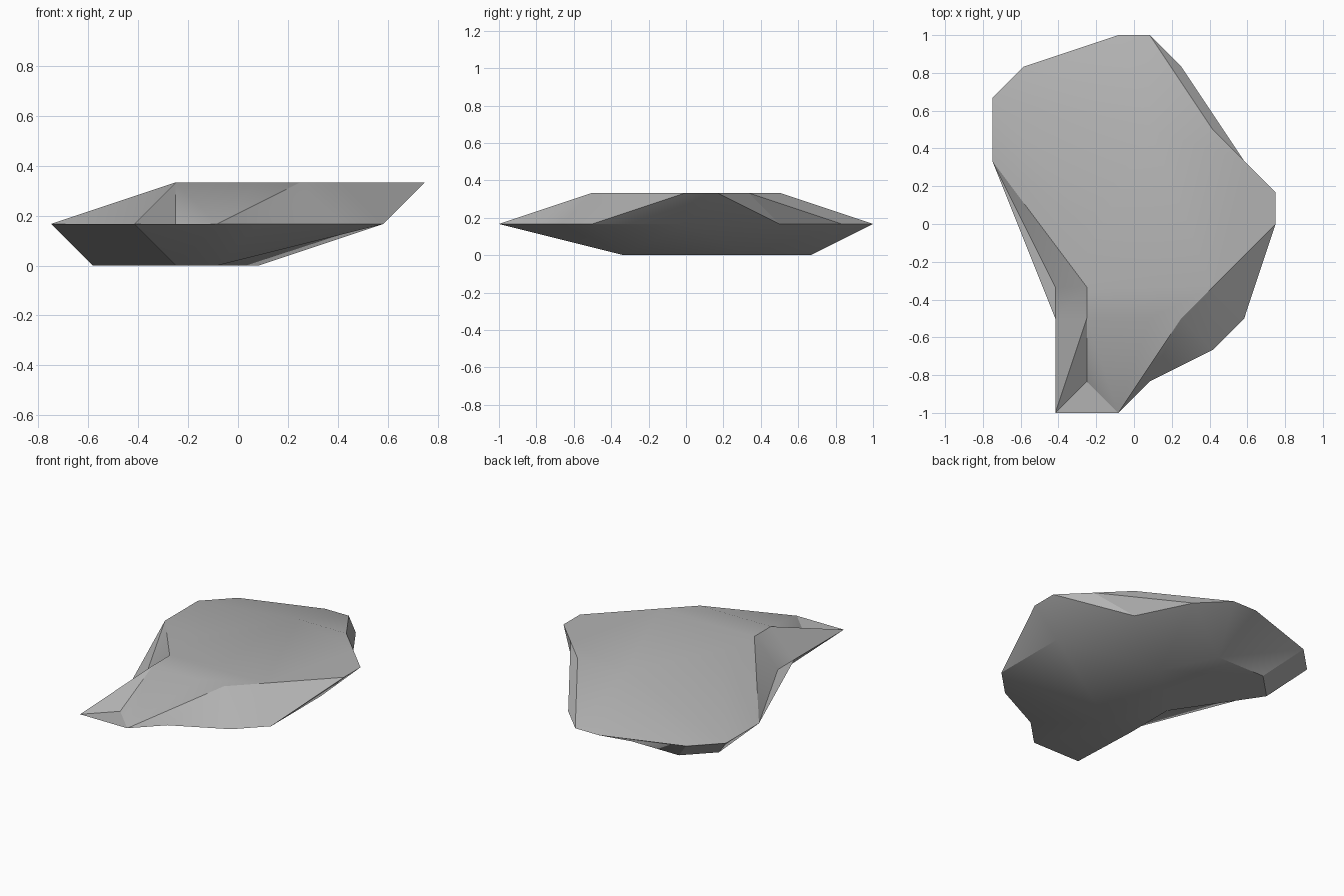
import bpy
import bmesh

cube = bpy.data.objects.get("Cube")
if cube:
    bpy.data.objects.remove(cube, do_unlink=True)

UNIT = 1 / 12  # facet corners snap to this grid

# Outlines, counter-clockwise from the pointed front end
rim = [(-5, -12), (-1, -12), (1, -10), (5, -8), (7, -6), (7, 0), (5, 6),
       (3, 10), (1, 12), (-1, 12), (-7, 10), (-9, 8), (-9, 4), (-5, -6)]
plateau = [(-3, -6), (1, -6), (3, -6), (5, -4), (9, 0), (9, 2), (7, 4),
           (5, 6), (1, 6), (-3, 0), (-3, -2), (-3, -4)]
base = [(-3, -4), (-1, -4), (1, 4), (-1, 8), (-5, 8), (-7, 6), (-3, 0)]

bm = bmesh.new()


def ring(points, height):
    return [bm.verts.new((x * UNIT, y * UNIT, height * UNIT)) for x, y in points]


def stitch(outer, inner, steps):
    """Triangulate between two loops; each step advances the (o)uter or (i)nner one."""
    a = b = 0
    for step in steps:
        p, q = outer[a % len(outer)], inner[b % len(inner)]
        if step == "o":
            a += 1
            corner = outer[a % len(outer)]
        else:
            b += 1
            corner = inner[b % len(inner)]
        bm.faces.new((p, corner, q))


rim_loop = ring(rim, 2)
top_loop = ring(plateau, 4)
base_loop = ring(base, 0)

# Level ledges inside the rim, at the front tip and the left notch
tip, notch = ring([(-3, -10), (-5, -4)], 2)
bm.faces.new((rim_loop[0], rim_loop[1], tip))
bm.faces.new((rim_loop[-2], rim_loop[-1], notch))
upper_loop = [tip] + rim_loop[1:-1] + [notch, rim_loop[-1], rim_loop[0]]

# Sloping upper sides, undercut lower sides, and flat top and base
stitch(upper_loop, top_loop, "oiioo" + "io" * 5 + "i" + "oooioiiooioo")
stitch(rim_loop, base_loop, "oioooo" + "iooiooo" + "ioioioio")
bm.faces.new(top_loop)
bm.faces.new(base_loop)
bmesh.ops.recalc_face_normals(bm, faces=bm.faces[:])

mesh = bpy.data.meshes.new("rock_slab")
bm.to_mesh(mesh)
bm.free()
rock = bpy.data.objects.new("rock_slab", mesh)
bpy.context.collection.objects.link(rock)

# Plain stone colour
stone = bpy.data.materials.new("stone_grey")
stone.use_nodes = True
colour = (0.45, 0.45, 0.45, 1)
stone.diffuse_color = colour
for node in stone.node_tree.nodes:
    if node.type == "BSDF_PRINCIPLED":
        node.inputs["Base Color"].default_value = colour
mesh.materials.append(stone)

bpy.ops.object.select_all(action="DESELECT")
rock.select_set(True)
bpy.context.view_layer.objects.active = rock
bpy.ops.object.shade_smooth_by_angle(angle=0.52)
